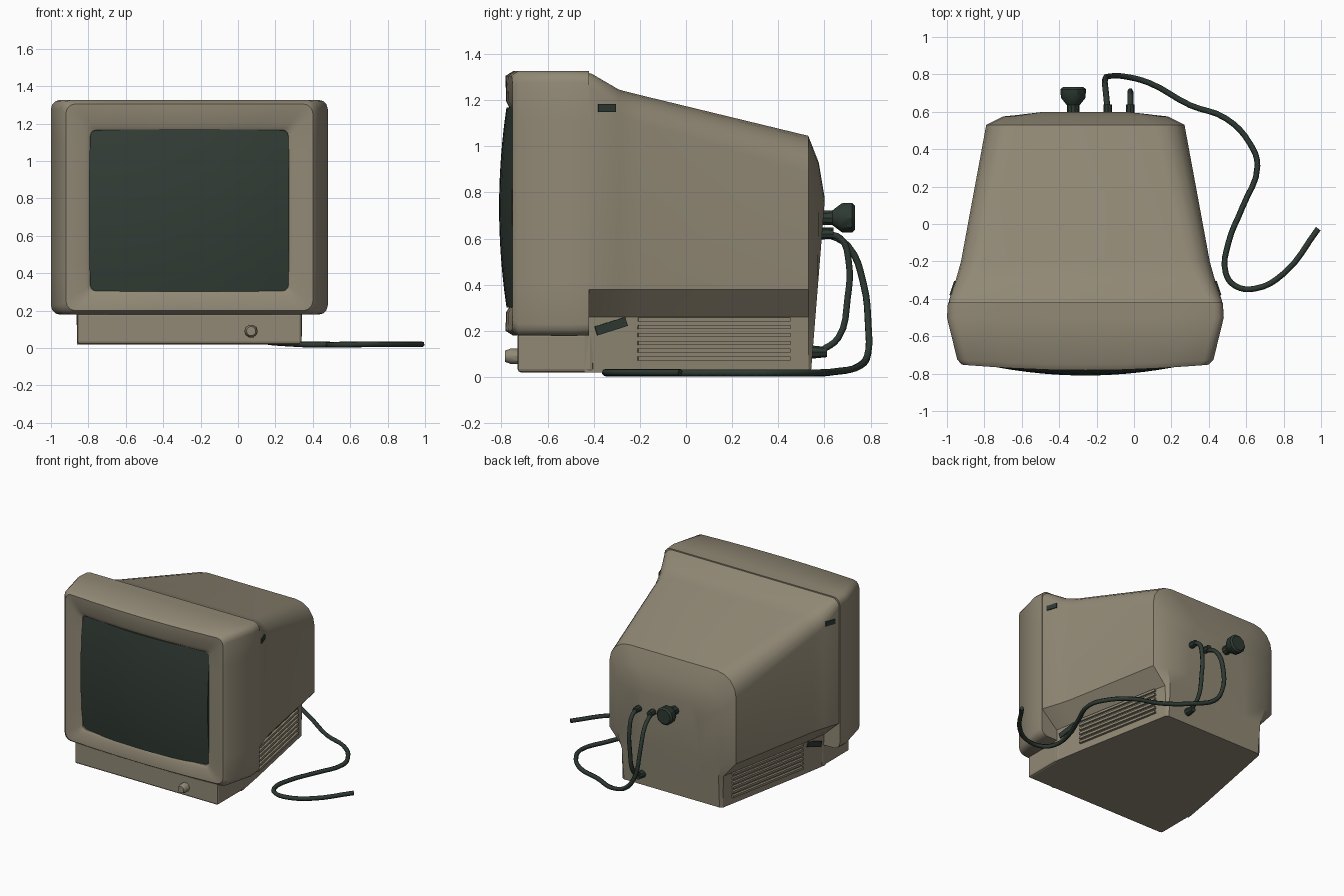
import bpy, bmesh, math
from mathutils import Vector

if "Cube" in bpy.data.objects:
    bpy.data.objects.remove(bpy.data.objects["Cube"])

CX = -0.26  # the case is off-centre because the cable trails to the right


def mat(name, rgb):
    m = bpy.data.materials.new(name)
    m.diffuse_color = (*rgb, 1)
    m.use_nodes = True
    m.node_tree.nodes["Principled BSDF"].inputs["Base Color"].default_value = m.diffuse_color
    return m


BEIGE = mat("beige_plastic", (0.285, 0.25, 0.18))
GLASS = mat("dark_screen_glass", (0.032, 0.046, 0.036))
BLACK = mat("dark_rubber", (0.027, 0.042, 0.032))


def finish(name, bm, material, angle=35):
    bmesh.ops.recalc_face_normals(bm, faces=bm.faces)
    me = bpy.data.meshes.new(name)
    bm.to_mesh(me)
    bm.free()
    me.materials.append(material)
    ob = bpy.data.objects.new(name, me)
    bpy.context.collection.objects.link(ob)
    bpy.ops.object.select_all(action='DESELECT')
    ob.select_set(True)
    bpy.context.view_layer.objects.active = ob
    bpy.ops.object.shade_smooth_by_angle(angle=math.radians(angle))
    return ob


def loft(name, rings, material, angle=35, caps=(True, True)):
    """Skin a list of equal-length point rings."""
    bm = bmesh.new()
    vs = [[bm.verts.new(p) for p in r] for r in rings]
    n = len(vs[0])
    for a, b in zip(vs, vs[1:]):
        for i in range(n):
            bm.faces.new((a[i], a[(i + 1) % n], b[(i + 1) % n], b[i]))
    for flag, r in zip(caps, (vs[0], vs[-1])):
        if flag:
            bm.faces.new(r)
    return finish(name, bm, material, angle)


def box(name, loc, size, material, rot_z=0, rot_x=0, bevel=0):
    bpy.ops.mesh.primitive_cube_add(size=1, location=loc, rotation=(rot_x, 0, rot_z))
    ob = bpy.context.object
    ob.name = name
    ob.scale = size
    bpy.ops.object.transform_apply(location=False, rotation=False, scale=True)
    ob.data.materials.append(material)
    if bevel:
        m = ob.modifiers.new("bevel", 'BEVEL')
        m.width, m.segments = bevel, 2
    return ob


# rear housing: narrow foot, flared sides, rounded shoulders, tapering backwards
def body_ring(y, hw, hb, z0, zt, r):
    right = [(hb, z0), (hb + 0.005, 0.26), (hw, 0.38)]
    for k in range(5):
        a = k * math.pi / 8
        right.append((hw - r + r * math.cos(a), zt - r + r * math.sin(a)))
    pts = right + [(-x, z) for x, z in reversed(right)]
    return [(CX + x, min(y, 0.54 + 0.08 * z), z) for x, z in pts]


loft("rear_housing", [body_ring(*r) for r in (
    (-0.44, 0.73, 0.60, 0.02, 1.32, 0.06),
    (-0.41, 0.73, 0.595, 0.02, 1.315, 0.06),
    (-0.29, 0.69, 0.575, 0.02, 1.245, 0.10),
    (-0.20, 0.665, 0.56, 0.02, 1.222, 0.12),
    (0.53, 0.53, 0.42, 0.02, 1.045, 0.16),
    (0.575, 0.44, 0.40, 0.02, 0.93, 0.16),
    (0.60, 0.25, 0.25, 0.10, 0.78, 0.10))], BEIGE, 32)


# front bezel: rounded frame whose front bows outwards in the middle
def frame_ring(y, hx, z0, z1, r, bow=0.0):
    zc, hz = (z0 + z1) / 2, (z1 - z0) / 2
    corners = []
    for sx, sz, a0 in ((1, 1, 0), (-1, 1, 90), (-1, -1, 180), (1, -1, 270)):
        corners.append([(sx * (hx - r) + r * math.cos(math.radians(a0 + t)),
                         zc + sz * (hz - r) + r * math.sin(math.radians(a0 + t)))
                        for t in (0, 30, 60, 90)])
    pts = []
    for i, c in enumerate(corners):
        pts += c
        a, b = Vector(c[-1]), Vector(corners[(i + 1) % 4][0])
        pts += [tuple(a.lerp(b, t / 6)) for t in range(1, 6)]
    return [(CX + x, y - bow * (1 - (x / hx) ** 2), z) for x, z in pts]


loft("front_bezel", [frame_ring(*r) for r in (
    (-0.42, 0.735, 0.18, 1.325, 0.05),
    (-0.50, 0.74, 0.178, 1.327, 0.05),
    (-0.725, 0.685, 0.18, 1.325, 0.05, 0.025),
    (-0.752, 0.66, 0.20, 1.305, 0.05, 0.03),
    (-0.75, 0.56, 0.28, 1.195, 0.03, 0.03),
    (-0.735, 0.53, 0.305, 1.165, 0.03, 0.03),
    (-0.70, 0.525, 0.31, 1.16, 0.03))], BEIGE, 40, (True, True))

# screen: domed glass with a skirt tucked into the bezel
bm = bmesh.new()
bmesh.ops.create_grid(bm, x_segments=14, y_segments=12, size=1)
rim = [e for e in bm.edges if e.is_boundary]
for v in bm.verts:
    u, w = v.co.x, v.co.y
    v.co = (CX + 0.533 * u, -0.73 - 0.08 * (1 - 0.7 * u * u - 0.4 * w * w), 0.735 + 0.433 * w)
skirt = bmesh.ops.extrude_edge_only(bm, edges=rim)["geom"]
for v in skirt:
    if isinstance(v, bmesh.types.BMVert):
        v.co.y = -0.69
finish("screen", bm, GLASS, 40)

# foot below the bezel, with its control knob
box("front_base", (CX, -0.565, 0.105), (1.2, 0.33, 0.17), BEIGE, bevel=0.015)


def turned(name, x, z, profile, material, sides=10):
    """Round part along y from (y, radius) pairs."""
    loft(name, [[(x + r * math.cos(2 * math.pi * i / sides), y,
                  z + r * math.sin(2 * math.pi * i / sides)) for i in range(sides)]
                for y, r in profile], material)


turned("control_knob", 0.07, 0.09, ((-0.72, 0.035), (-0.76, 0.035), (-0.785, 0.025)), BEIGE)

# side vents and dark case clips, on both sides
taper = math.atan2(0.14, 0.73)
for side, tag in ((1, "right"), (-1, "left")):
    for k in range(6):
        box(f"vent_slat_{tag}_{k}", (CX + side * 0.503, 0.12, 0.08 + k * 0.034),
            (0.03, 0.67, 0.017), BEIGE, rot_z=side * taper)
    box(f"upper_clip_{tag}", (CX + side * 0.705, -0.345, 1.165), (0.02, 0.08, 0.035), BLACK,
        rot_z=side * 0.32)
    box(f"lower_clip_{tag}", (CX + side * 0.584, -0.325, 0.22), (0.02, 0.14, 0.04), BLACK,
        rot_z=side * 0.18, rot_x=0.3)

# rear connector and cable plugs
turned("rear_connector", -0.325, 0.69,
       ((0.58, 0.032), (0.635, 0.034), (0.675, 0.066), (0.72, 0.068), (0.732, 0.055)), BLACK)
turned("signal_plug", -0.14, 0.625, ((0.57, 0.024), (0.64, 0.022)), BLACK, 8)
turned("link_plug_top", -0.02, 0.62, ((0.57, 0.024), (0.64, 0.022)), BLACK, 8)
turned("link_plug_bottom", -0.02, 0.108, ((0.53, 0.03), (0.61, 0.022)), BLACK, 8)


# cables
def cable(name, pts, radius):
    cu = bpy.data.curves.new(name, 'CURVE')
    cu.dimensions = '3D'
    cu.bevel_depth, cu.bevel_resolution, cu.resolution_u = radius, 1, 4
    cu.use_fill_caps = True
    sp = cu.splines.new('BEZIER')
    sp.bezier_points.add(len(pts) - 1)
    for b, p in zip(sp.bezier_points, pts):
        b.co = p
        b.handle_left_type = b.handle_right_type = 'AUTO'
    cu.materials.append(BLACK)
    bpy.context.collection.objects.link(bpy.data.objects.new(name, cu))


cable("signal_cable", [
    (-0.14, 0.60, 0.625), (-0.15, 0.70, 0.57), (-0.155, 0.77, 0.40), (-0.13, 0.79, 0.22),
    (-0.06, 0.79, 0.11), (0.08, 0.755, 0.05), (0.30, 0.635, 0.022), (0.49, 0.565, 0.018),
    (0.62, 0.43, 0.018), (0.66, 0.31, 0.018), (0.58, 0.09, 0.018), (0.505, -0.10, 0.018),
    (0.49, -0.26, 0.018), (0.54, -0.33, 0.018), (0.65, -0.345, 0.02), (0.80, -0.265, 0.02),
    (0.985, -0.025, 0.02)], 0.016)
cable("link_cable", [
    (-0.02, 0.60, 0.62), (-0.02, 0.67, 0.60), (-0.02, 0.705, 0.50), (-0.02, 0.70, 0.34),
    (-0.02, 0.66, 0.17), (-0.02, 0.58, 0.11)], 0.016)
